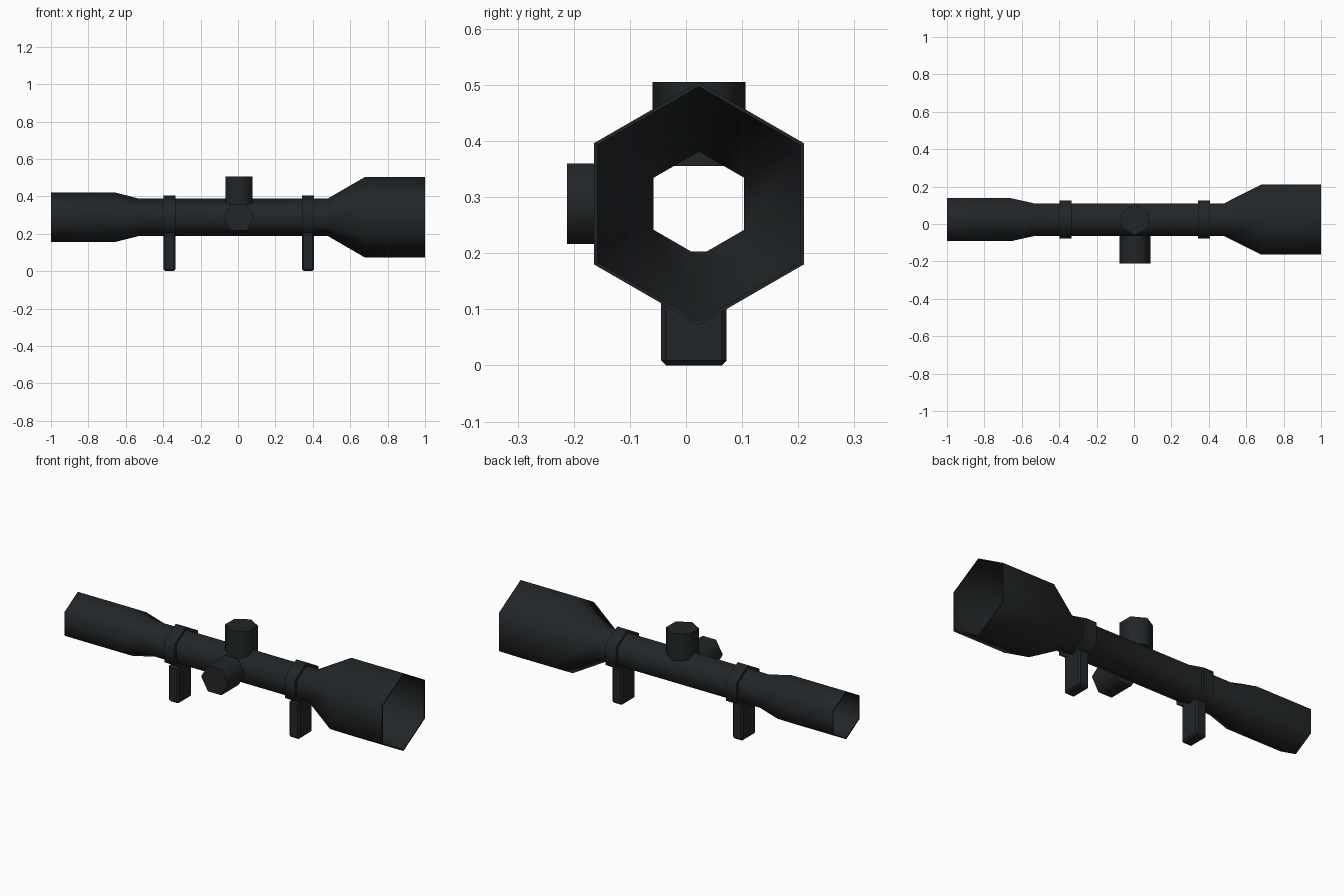
import bpy, bmesh, math
from mathutils import Matrix

if "Cube" in bpy.data.objects:
    bpy.data.objects.remove(bpy.data.objects["Cube"])

CY, CZ = 0.023, 0.288   # scope axis
mat = bpy.data.materials.new("black_metal")
mat.diffuse_color = (0.016, 0.019, 0.021, 1)
mat.use_nodes = True
mat.node_tree.nodes["Principled BSDF"].inputs["Base Color"].default_value = mat.diffuse_color


def finish(name, bm, smooth=True):
    bmesh.ops.recalc_face_normals(bm, faces=bm.faces)
    me = bpy.data.meshes.new(name)
    bm.to_mesh(me)
    bm.free()
    me.materials.append(mat)
    ob = bpy.data.objects.new(name, me)
    bpy.context.collection.objects.link(ob)
    if smooth:
        bpy.ops.object.select_all(action='DESELECT')
        ob.select_set(True)
        bpy.context.view_layer.objects.active = ob
        bpy.ops.object.shade_smooth_by_angle(angle=math.radians(65))
    return ob


def hex_lathe(name, profile):
    """Revolve a closed (x, radius) profile in six steps about the scope axis."""
    bm = bmesh.new()
    rows = [[bm.verts.new((x, CY + r * math.sin(a), CZ + r * math.cos(a)))
             for a in (k * math.pi / 3 for k in range(6))] for x, r in profile]
    for i, row in enumerate(rows):
        nxt = rows[(i + 1) % len(rows)]
        for k in range(6):
            j = (k + 1) % 6
            bm.faces.new((row[k], row[j], nxt[j], nxt[k]))
    return finish(name, bm)


def hex_knob(name, matrix):
    bm = bmesh.new()
    bmesh.ops.create_cone(bm, cap_ends=True, segments=6, radius1=0.083,
                          radius2=0.083, depth=0.15, matrix=matrix)
    # turn so two corners sit where the views show them
    return finish(name, bm)


# Hollow scope body: eyepiece, tube and objective bell
outer = [(-1, 0.133), (-0.66, 0.133), (-0.53, 0.1), (0.48, 0.1), (0.68, 0.216), (1, 0.216)]
inner = [(x, r - 0.007) for x, r in reversed(outer)]
hex_lathe("scope_body", outer + inner)

# Mount rings and their bevelled posts
for side, x in (("rear", -0.366), ("front", 0.374)):
    w = 0.032
    hex_lathe(side + "_mount_ring",
              [(x - w, 0.117), (x + w, 0.117), (x + w, 0.096), (x - w, 0.096)])
    bm = bmesh.new()
    bmesh.ops.create_cube(bm, size=1, matrix=Matrix.Translation((x, CY - 0.009, 0.1015))
                          @ Matrix.Diagonal((2 * w, 0.117, 0.203, 1)))
    bmesh.ops.bevel(bm, geom=bm.edges[:], offset=0.009, segments=1, affect='EDGES')
    finish(side + "_mount_post", bm, smooth=False)

# Adjustment knobs: one on top, one on the front side
hex_knob("top_knob", Matrix.Translation((0.005, CY, 0.43)))
hex_knob("side_knob", Matrix.Translation((0.005, -0.137, CZ))
         @ Matrix.Rotation(math.pi / 2, 4, 'X') @ Matrix.Rotation(math.pi / 6, 4, 'Z'))
